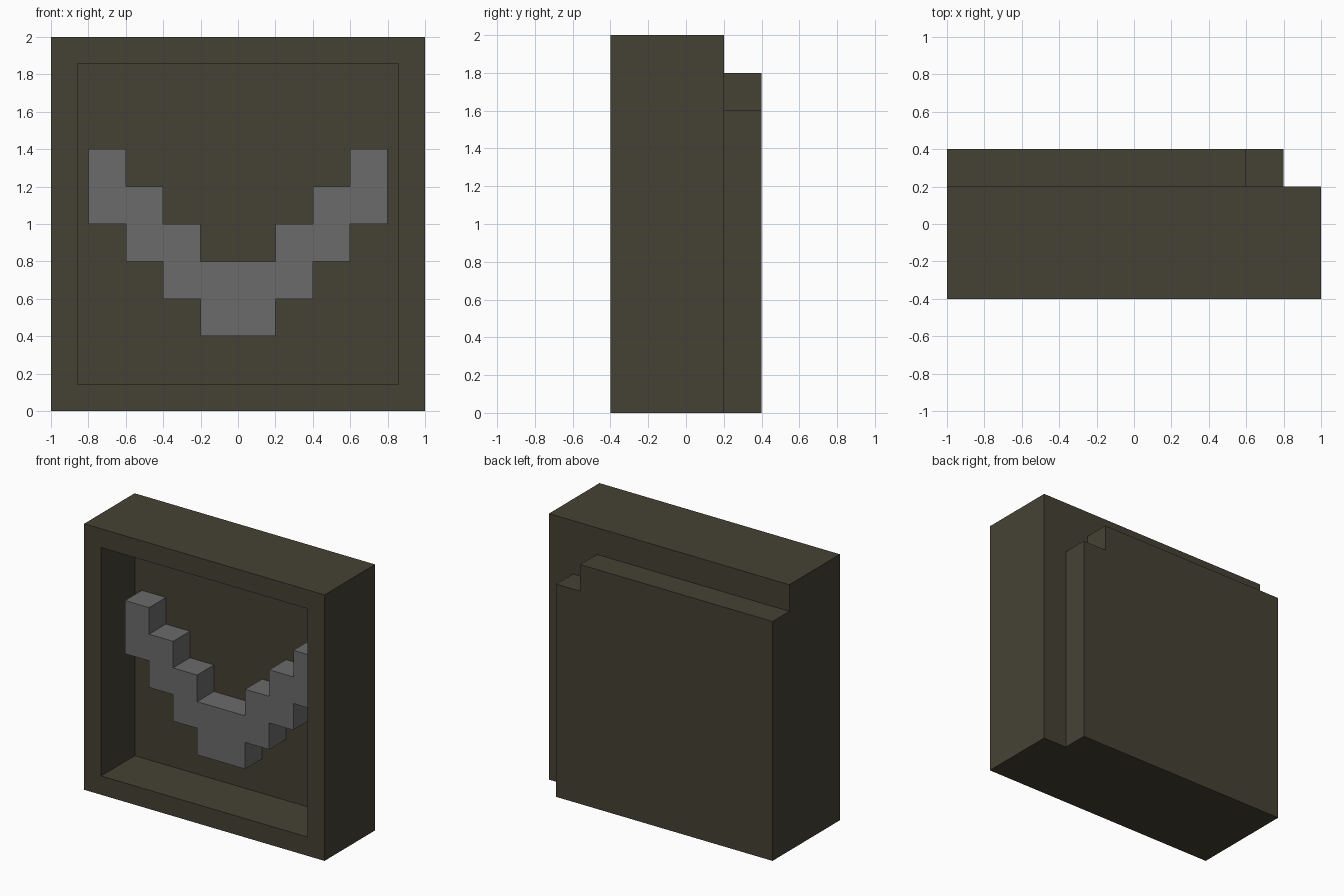
import bpy
import bmesh

old = bpy.data.objects.get("Cube")
if old:
    bpy.data.objects.remove(old, do_unlink=True)


def make_material(name, rgb):
    mat = bpy.data.materials.new(name)
    mat.use_nodes = True
    color = (*rgb, 1.0)
    mat.diffuse_color = color
    bsdf = mat.node_tree.nodes["Principled BSDF"]
    bsdf.inputs["Base Color"].default_value = color
    bsdf.inputs["Roughness"].default_value = 0.9
    return mat


def finish(bm, name, mat):
    bmesh.ops.recalc_face_normals(bm, faces=bm.faces)
    mesh = bpy.data.meshes.new(name)
    bm.to_mesh(mesh)
    bm.free()
    mesh.materials.append(mat)
    obj = bpy.data.objects.new(name, mesh)
    bpy.context.collection.objects.link(obj)
    return obj


def slab(name, outline, y_front, y_back, mat):
    """Extrude an x-z outline along y."""
    bm = bmesh.new()
    face = bm.faces.new([bm.verts.new((x, y_front, z)) for x, z in outline])
    ext = bmesh.ops.extrude_face_region(bm, geom=[face], use_keep_orig=True)
    moved = [v for v in ext["geom"] if isinstance(v, bmesh.types.BMVert)]
    bmesh.ops.translate(bm, verts=moved, vec=(0, y_back - y_front, 0))
    return finish(bm, name, mat)


brown = make_material("dark olive brown", (0.060, 0.053, 0.034))
grey = make_material("mid grey", (0.147, 0.147, 0.147))
step = 0.2

# Case: a block whose front is inset and pushed in to form the recess
bm = bmesh.new()
bmesh.ops.create_cube(bm, size=2)
for v in bm.verts:
    v.co.y = -0.4 if v.co.y < 0 else 0.2
    v.co.z += 1
bm.normal_update()
front = min(bm.faces, key=lambda f: f.calc_center_median().y)
bmesh.ops.inset_region(bm, faces=[front], thickness=step)
floor = bmesh.ops.extrude_discrete_faces(bm, faces=[front])["faces"][0]
bmesh.ops.translate(bm, verts=floor.verts, vec=(0, 0.4, 0))
finish(bm, "case", brown)

# Back panel with a notched upper corner
panel = [(-1, 0), (0.8, 0), (0.8, 1.6), (0.6, 1.6), (0.6, 1.8), (-1, 1.8)]
slab("back_panel", panel, 0.2, 0.4, brown)

# Stepped smile: staircase half outline, mirrored to the other side
lower, upper = [], []
for i in range(4):
    x0, x1 = i * step, (i + 1) * step
    z0 = 0.4 + i * step
    lower += [(x0, z0), (x1, z0)]
    upper += [(x0, z0 + 0.4), (x1, z0 + 0.4)]
half = lower[1:] + upper[:0:-1]
smile = half + [(-x, z) for x, z in reversed(half)]
slab("smile", smile, -0.2, 0.0, grey)
